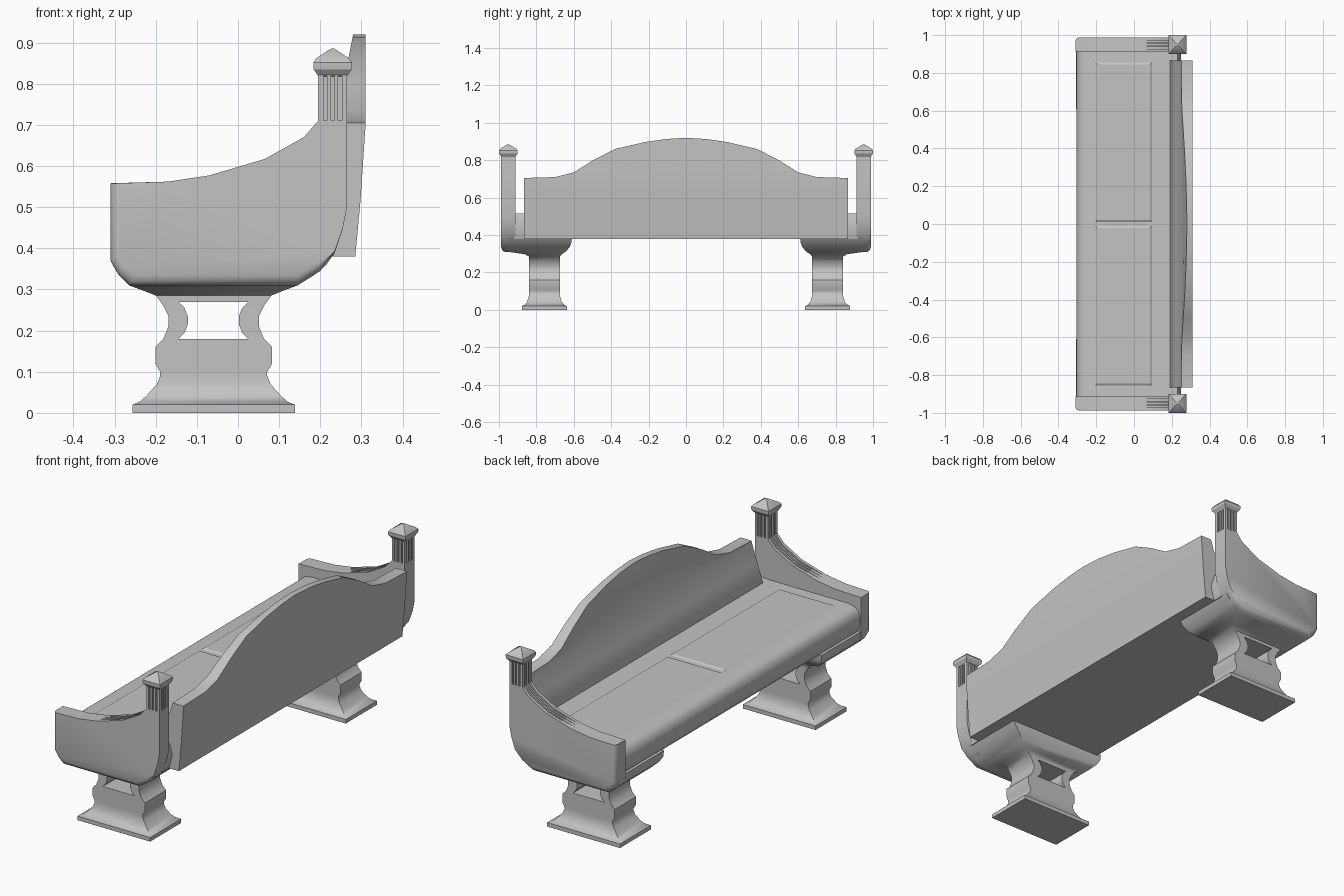
import bpy, bmesh
from math import radians

cube = bpy.data.objects.get("Cube")
if cube:
    bpy.data.objects.remove(cube, do_unlink=True)

grey = bpy.data.materials.new("plain_grey")
grey.use_nodes = True
grey.diffuse_color = (0.55, 0.55, 0.55, 1)
grey.node_tree.nodes["Principled BSDF"].inputs["Base Color"].default_value = (0.55, 0.55, 0.55, 1)


def build(name, lofts):
    """One object from a list of lofts; each loft is a list of equal-sized rings."""
    bm = bmesh.new()
    for rings in lofts:
        rows = [[bm.verts.new(p) for p in ring] for ring in rings]
        n = len(rows[0])
        for a, b in zip(rows, rows[1:]):
            for i in range(n):
                j = (i + 1) % n
                bm.faces.new((a[i], a[j], b[j], b[i]))
        bm.faces.new(rows[0][::-1])
        bm.faces.new(rows[-1])
    bmesh.ops.recalc_face_normals(bm, faces=bm.faces[:])
    mesh = bpy.data.meshes.new(name)
    bm.to_mesh(mesh)
    bm.free()
    mesh.materials.append(grey)
    obj = bpy.data.objects.new(name, mesh)
    bpy.context.collection.objects.link(obj)
    return obj


def ring(outline, y):
    return [(x, y, z) for x, z in outline]


def prism(outline, y0, y1):
    return [ring(outline, y0), ring(outline, y1)]


def rect(z, x0, x1, y0, y1):
    y0, y1 = min(y0, y1), max(y0, y1)
    return [(x0, y0, z), (x1, y0, z), (x1, y1, z), (x0, y1, z)]


def box(x0, x1, y0, y1, z0, z1):
    return [rect(z0, x0, x1, y0, y1), rect(z1, x0, x1, y0, y1)]


def activate(obj):
    bpy.ops.object.select_all(action='DESELECT')
    obj.select_set(True)
    bpy.context.view_layer.objects.active = obj


def smooth(obj, angle=40):
    activate(obj)
    bpy.ops.object.shade_smooth_by_angle(angle=radians(angle))


def cut(obj, lofts):
    cutter = build("cutter", lofts)
    cutter.hide_render = True
    mod = obj.modifiers.new("cut", 'BOOLEAN')
    mod.operation, mod.solver, mod.object = 'DIFFERENCE', 'EXACT', cutter
    activate(obj)
    bpy.ops.object.modifier_apply(modifier=mod.name)
    bpy.data.objects.remove(cutter, do_unlink=True)


# End-panel outline (x, z), and the outer face drawn in along the front and bottom
arm_top = [(0.195, 0.71), (0.16, 0.67), (0.065, 0.617), (-0.07, 0.577), (-0.17, 0.562), (-0.31, 0.558)]
arm_low = [(-0.31, 0.37), (-0.29, 0.335), (-0.265, 0.31), (0.145, 0.31), (0.2, 0.345),
           (0.235, 0.39), (0.255, 0.45), (0.265, 0.5)]
arm_outline = [(0.265, 0.83), (0.195, 0.83)] + arm_top + arm_low


def drawn_in(outline, amount):
    return [(x + amount * (x < -0.25), z + amount * max(0, 0.4 - z) / 0.06) for x, z in outline]


# Pedestal: symmetric half sizes (z, half x, half y), then the flare up to the seat
pedestal = [(0, .197, .12), (.02, .197, .12), (.027, .18, .106), (.042, .163, .093), (.07, .138, .084),
            (.09, .13, .082), (.1, .13, .082), (.12, .142, .082), (.16, .142, .082), (.18, .122, .082),
            (.21, .11, .082), (.235, .11, .082), (.26, .122, .082), (.285, .14, .083)]
flare = [(.297, -.23, .11, .665, .86), (.31, -.265, .145, .645, .95), (.335, -.29, .185, .622, .955),
         (.36, -.305, .215, .612, .955), (.39, -.308, .235, .61, .955)]
window = [(-.145, .18), (-.13, .195), (-.122, .215), (-.122, .235), (-.13, .255), (-.145, .27),
          (.025, .27), (.01, .255), (.002, .235), (.002, .215), (.01, .195), (.025, .18)]

# Finial: (z, half x, half y)
cap = [(.818, .035, .036), (.835, .046, .049), (.843, .047, .05), (.852, .047, .05),
       (.862, .039, .042), (.88, .012, .012), (.885, .004, .004)]

for side, s in (("front", -1), ("rear", 1)):
    # Scrolled end panel with its post
    arm = build(side + "_arm", [[ring(arm_outline, s * 0.912), ring(arm_outline, s * 0.97),
                                 ring(drawn_in(arm_outline, 0.006), s * 0.982),
                                 ring(drawn_in(arm_outline, 0.016), s * 0.988)]])

    # Flutes on the post, fading out along the top of the arm
    run = [(0.195, 0.82)] + arm_top[:3]
    strip = [(x + 0.008, z - 0.006) for x, z in run] + [arm_top[3]]
    strip += [(x - 0.03, z + 0.03) for x, z in run[::-1]]
    flutes = []
    for k in (-1, 0, 1):
        y, x, w = s * (0.95 + 0.018 * k), 0.23 + 0.018 * k, 0.0045
        flutes.append(prism(strip, y - w, y + w))
        flutes.append(box(0.257, 0.29, y - w, y + w, 0.71, 0.82))
        for e in (0.9, 0.98):
            flutes.append(box(x - w, x + w, s * e, s * (e + 0.02), 0.71, 0.82))
    cut(arm, flutes)
    smooth(arm)

    # Finial on the post
    finial = build(side + "_finial", [[rect(z, .23 - a, .23 + a, s * .95 - b, s * .95 + b) for z, a, b in cap]])
    smooth(finial, 25)

    # Pedestal leg with a waisted window
    rings = [rect(z, -.059 - a, -.059 + a, s * .757 - b, s * .757 + b) for z, a, b in pedestal]
    rings += [rect(z, x0, x1, s * y0, s * y1) for z, x0, x1, y0, y1 in flare]
    leg = build(side + "_leg", [rings])
    cut(leg, [prism(window, 0.5 * s, 1.1 * s)])
    smooth(leg)

    # Raised seat panel
    y0, y1, e = s * 0.01, s * 0.855, s * 0.01
    build(side + "_seat_panel", [[rect(0.505, -.205, .095, y0, y1), rect(0.512, -.205, .095, y0, y1),
                                  rect(0.518, -.195, .085, y0 + e, y1 - e)]])

# Seat with a rounded front edge
seat_outline = [(.23, .515), (.19, .512), (-.24, .512), (-.275, .505), (-.296, .488), (-.304, .46),
                (-.304, .42), (-.298, .395), (-.285, .38), (.232, .38), (.25, .45)]
smooth(build("seat", [prism(seat_outline, -0.92, 0.92)]))

# Arched backrest, leaning back
inner = [(.38, .225), (.52, .19), (.7, .25), (.85, .266), (.92, .28)]
outer = [(.38, .285), (.52, .298), (.7, .31), (.92, .31)]
half_arch = [(0, .92), (.11, .913), (.22, .897), (.38, .86), (.5, .798), (.6, .735), (.7, .71), (.865, .705)]


def depth(table, z):
    for (z0, x0), (z1, x1) in zip(table, table[1:]):
        if z <= z1:
            return x0 + (x1 - x0) * (z - z0) / (z1 - z0)
    return table[-1][1]


arch = [(-y, z) for y, z in half_arch[:0:-1]] + half_arch
rings = []
for y, top in arch:
    levels = [0.38, 0.45, 0.52, 0.61, 0.7, (0.7 + top) / 2, top]
    rings.append([(depth(inner, z), y, z) for z in levels] + [(depth(outer, z), y, z) for z in levels[::-1]])
smooth(build("backrest", [rings]))
